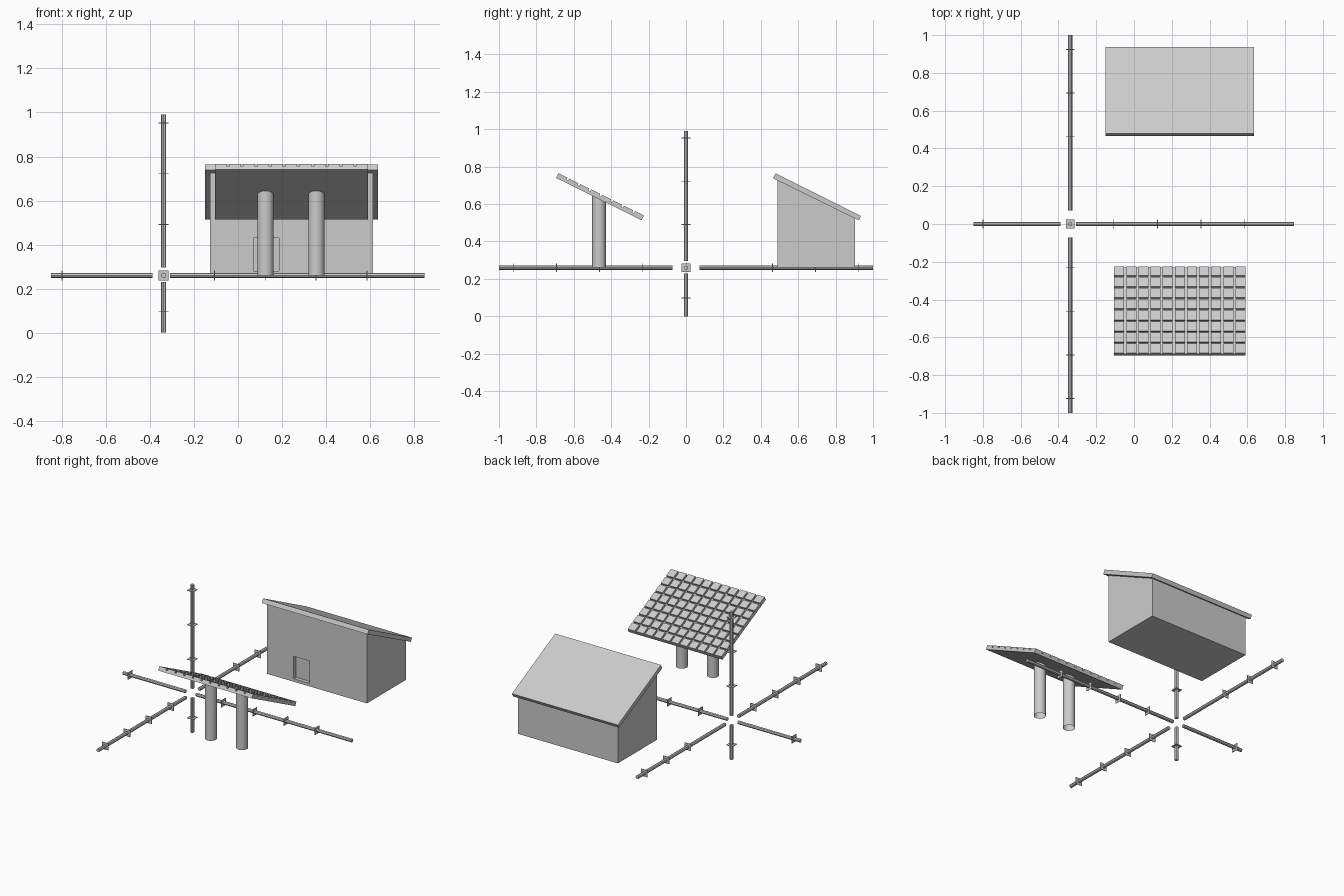
import bpy, bmesh, math
from mathutils import Matrix, Vector

if "Cube" in bpy.data.objects:
    bpy.data.objects.remove(bpy.data.objects["Cube"])

CX, CZ, UNIT = -0.338, 0.26, 0.231      # axes origin and tick spacing
SLOPE = math.atan2(0.226, 0.457)        # tilt shared by roof and panel


def finish(name, bm, smooth=False):
    bmesh.ops.recalc_face_normals(bm, faces=bm.faces)
    me = bpy.data.meshes.new(name)
    bm.to_mesh(me)
    bm.free()
    ob = bpy.data.objects.new(name, me)
    bpy.context.collection.objects.link(ob)
    if smooth:
        for p in me.polygons:
            p.use_smooth = len(p.vertices) == 4
    return ob


def add_box(bm, lo, hi):
    lo, hi = Vector(lo), Vector(hi)
    m = Matrix.Translation((lo + hi) / 2) @ Matrix.Diagonal((*(hi - lo), 1))
    bmesh.ops.create_cube(bm, size=1, matrix=m)


def prism(name, profile, x0, x1):
    """Extrude a (y, z) profile along x."""
    bm = bmesh.new()
    a = [bm.verts.new((x0, y, z)) for y, z in profile]
    b = [bm.verts.new((x1, y, z)) for y, z in profile]
    bm.faces.new(a)
    bm.faces.new(b[::-1])
    for i in range(len(a)):
        j = (i + 1) % len(a)
        bm.faces.new((a[i], b[i], b[j], a[j]))
    return finish(name, bm)


# Axis rods with square tick plates
def axis(name, direction, start, end, ticks):
    d = Vector(direction)
    rot = d.to_track_quat('Z', 'Y').to_matrix().to_4x4()
    place = Matrix.Translation((CX, 0, CZ)) @ rot
    bm = bmesh.new()
    bmesh.ops.create_cone(bm, cap_ends=True, segments=8, radius1=0.0115, radius2=0.0115,
                          depth=end - start,
                          matrix=Matrix.Translation((0, 0, (start + end) / 2)))
    for t in ticks:
        z = t * UNIT
        add_box(bm, (-0.023, -0.023, z - 0.002), (0.023, 0.023, z + 0.002))
    bm.transform(place)
    finish(name, bm)


axis("axis_right", (1, 0, 0), 0.03, 1.185, (1, 2, 3, 4))
axis("axis_left", (-1, 0, 0), 0.05, 0.512, (2,))
axis("axis_back", (0, 1, 0), 0.072, 1.0, (2, 3, 4))
axis("axis_front", (0, -1, 0), 0.072, 1.0, (1, 2, 3, 4))
axis("axis_up", (0, 0, 1), 0.035, 0.73, (1, 2, 3))
axis("axis_down", (0, 0, -1), 0.03, 0.26, (0.704,))

# House walls with a recessed door
walls = prism("house_walls", [(0.49, 0.26), (0.903, 0.26), (0.903, 0.524), (0.49, 0.728)],
              -0.127, 0.613)
bm = bmesh.new()
add_box(bm, (0.07, 0.45, 0.28), (0.186, 0.515, 0.43))
cutter = finish("door_cutter", bm)
cutter.hide_render = True
cutter.hide_viewport = True
cut = walls.modifiers.new("door_recess", 'BOOLEAN')
cut.operation = 'DIFFERENCE'
cut.solver = 'EXACT'
cut.object = cutter

# Sloping house roof
prism("house_roof", [(0.466, 0.738), (0.923, 0.513), (0.936, 0.536), (0.479, 0.764)],
      -0.15, 0.635)

# Panel slab with a grid of raised cells, built flat then tilted
COLS, ROWS, GAP = 11, 8, 0.011
W, L, T = 0.695, 0.511, 0.016
bm = bmesh.new()
add_box(bm, (0, 0, 0), (W, L, T))
for i in range(COLS):
    for j in range(ROWS):
        cw, cl = (W + GAP) / COLS, (L + GAP) / ROWS
        add_box(bm, (i * cw, j * cl, T - 0.001), (i * cw + cw - GAP, j * cl + cl - GAP, 0.028))
bm.transform(Matrix.Translation((-0.105, -0.695, 0.740)) @ Matrix.Rotation(-SLOPE, 4, 'X'))
finish("tilted_panel", bm)

# Posts, open underneath, tops cut to the panel slope
for n, x in (("post_left", 0.125), ("post_right", 0.356)):
    bm = bmesh.new()
    bmesh.ops.create_cone(bm, cap_ends=False, segments=32, radius1=0.0365, radius2=0.0365,
                          depth=1, matrix=Matrix.Translation((x, -0.465, 0.76)))
    for v in bm.verts:
        if v.co.z > 1:
            v.co.z = 0.744 - (v.co.y + 0.695) * math.tan(SLOPE)
    finish(n, bm, smooth=True)
